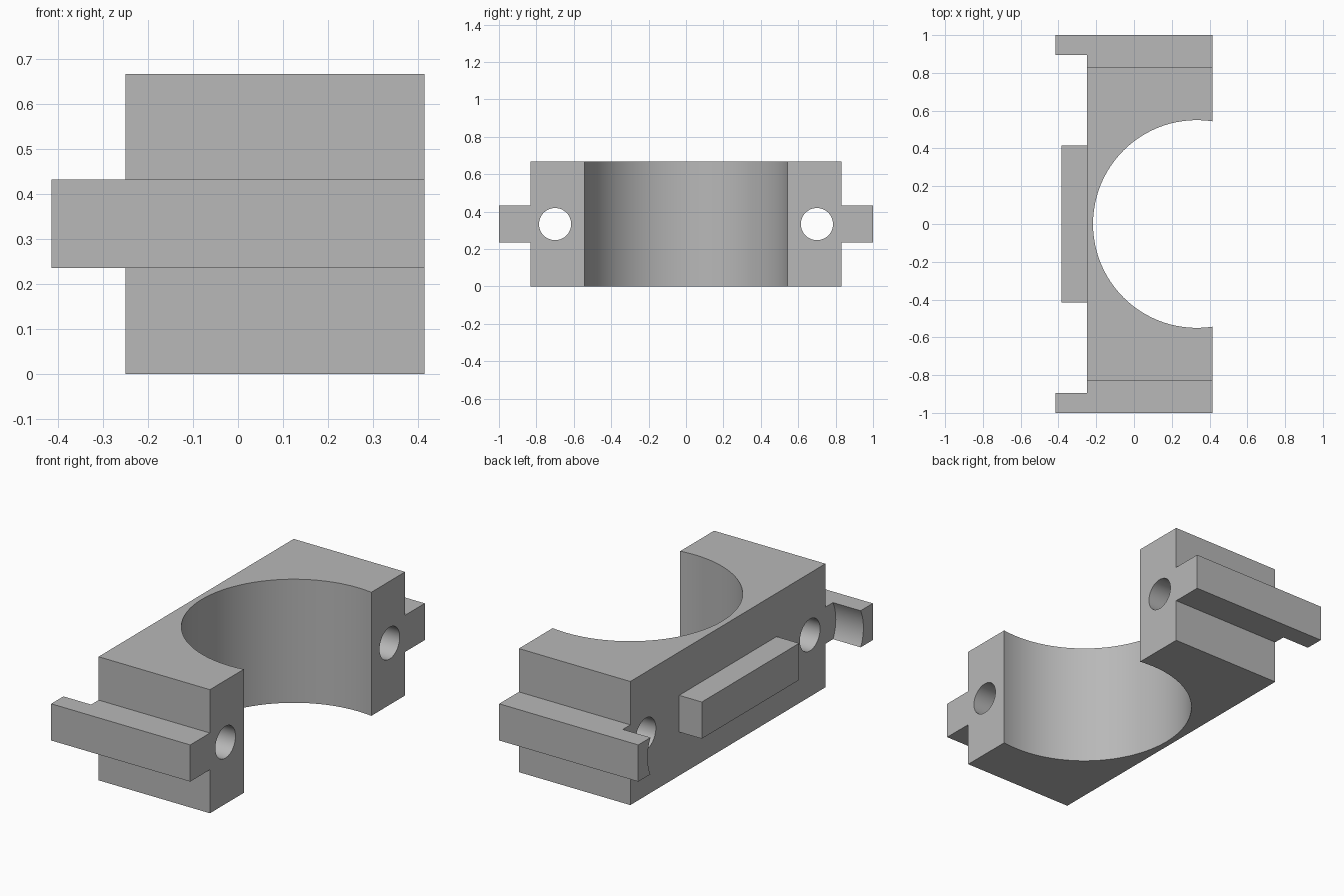
import bpy
import math

if "Cube" in bpy.data.objects:
    bpy.data.objects.remove(bpy.data.objects["Cube"], do_unlink=True)

MID_Z = 0.333

grey = bpy.data.materials.new("plain grey")
grey.use_nodes = True
colour = (0.48, 0.48, 0.48, 1)
grey.diffuse_color = colour
grey.node_tree.nodes["Principled BSDF"].inputs["Base Color"].default_value = colour


def box(name, x, y, z):
    """Box from (min, max) ranges."""
    bpy.ops.mesh.primitive_cube_add(
        size=1, location=[sum(r) / 2 for r in (x, y, z)])
    ob = bpy.context.object
    ob.name = name
    ob.scale = [r[1] - r[0] for r in (x, y, z)]
    bpy.ops.object.transform_apply(location=True, rotation=True, scale=True)
    ob.data.materials.append(grey)
    return ob


def cylinder(name, radius, depth, location, along_x=False, sides=48):
    bpy.ops.mesh.primitive_cylinder_add(
        vertices=sides, radius=radius, depth=depth, location=location,
        rotation=(0, math.pi / 2 if along_x else 0, 0))
    ob = bpy.context.object
    ob.name = name
    bpy.ops.object.transform_apply(location=True, rotation=True, scale=True)
    ob.data.materials.append(grey)
    return ob


def combine(target, tool, operation):
    """Apply a boolean and discard the tool."""
    mod = target.modifiers.new(operation.lower(), "BOOLEAN")
    mod.object, mod.operation, mod.solver = tool, operation, "EXACT"
    bpy.ops.object.select_all(action="DESELECT")
    target.select_set(True)
    bpy.context.view_layer.objects.active = target
    bpy.ops.object.modifier_apply(modifier=mod.name)
    bpy.data.objects.remove(tool, do_unlink=True)


# Main block and the locating pad on its back
clamp = box("clamp_half", (-0.25, 0.415), (-0.832, 0.832), (0, 0.667))
pad = box("locating_pad", (-0.385, -0.2), (-0.415, 0.415), (0.235, 0.433))
combine(clamp, pad, "UNION")

for side in (-1, 1):
    # End rib, with a prong relieved around the bolt head
    rib = box("end_rib", (-0.415, 0.415),
              sorted((side * 0.8, side)), (0.235, 0.433))
    relief = cylinder("bolt_head_relief", 0.22, 0.4,
                      (-0.45, side * 0.7, MID_Z), True, 64)
    combine(rib, relief, "DIFFERENCE")
    combine(clamp, rib, "UNION")
    # Bolt hole
    hole = cylinder("bolt_hole", 0.086, 2, (0, side * 0.7, MID_Z), True)
    combine(clamp, hole, "DIFFERENCE")

# Half-round bore
bore = cylinder("bore", 0.55, 2, (0.333, 0, MID_Z), sides=96)
combine(clamp, bore, "DIFFERENCE")

bpy.ops.object.select_all(action="DESELECT")
clamp.select_set(True)
bpy.context.view_layer.objects.active = clamp
bpy.ops.object.shade_smooth_by_angle(angle=math.radians(30))
